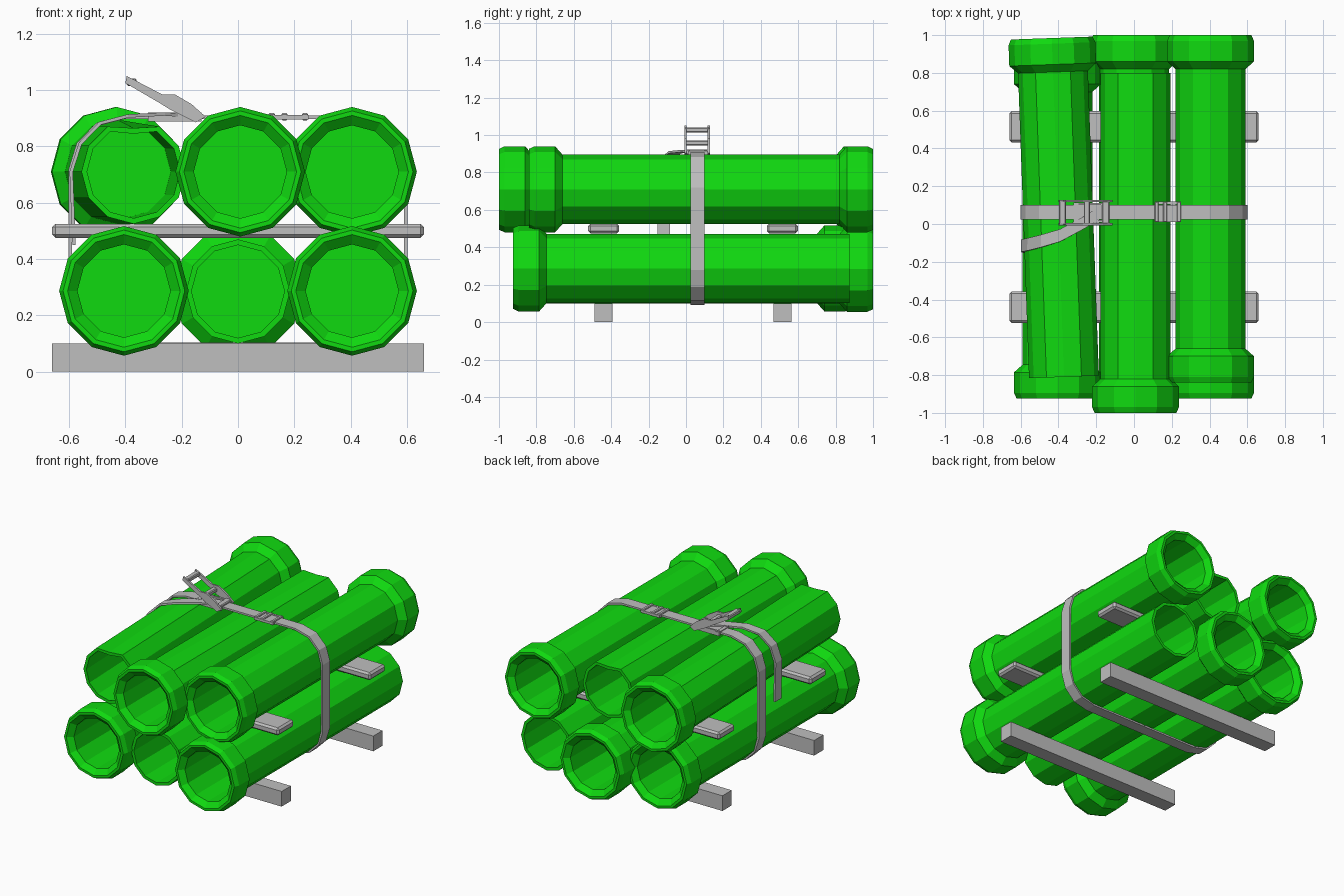
import bpy, bmesh, math
from mathutils import Vector

if "Cube" in bpy.data.objects:
    bpy.data.objects.remove(bpy.data.objects["Cube"])

SIDES = 12
BORE, BODY, RIM = 0.165, 0.185, 0.23


def material(name, color):
    m = bpy.data.materials.new(name)
    m.use_nodes = True
    m.diffuse_color = (*color, 1)
    bsdf = next(n for n in m.node_tree.nodes if n.type == 'BSDF_PRINCIPLED')
    bsdf.inputs["Base Color"].default_value = (*color, 1)
    return m


GREEN = material("pipe_green", (0.005, 0.7, 0.005))
GREY = material("plain_grey", (0.52, 0.52, 0.52))


def finish(name, bm, mat):
    bmesh.ops.recalc_face_normals(bm, faces=bm.faces)
    me = bpy.data.meshes.new(name)
    bm.to_mesh(me)
    bm.free()
    me.materials.append(mat)
    ob = bpy.data.objects.new(name, me)
    bpy.context.collection.objects.link(ob)
    return ob


def box(name, lo, hi, bevel=0):
    bm = bmesh.new()
    bmesh.ops.create_cube(bm, size=1)
    for v in bm.verts:
        v.co = [(a + b) / 2 + c * (b - a) for a, b, c in zip(lo, hi, v.co)]
    if bevel:
        bmesh.ops.bevel(bm, geom=bm.edges[:], offset=bevel, segments=1, affect='EDGES')
    return finish(name, bm, GREY)


def end_profile(flared):
    # radius and distance from the pipe end, from bore to body
    if flared:
        return [(BORE, 0.03), (0.2, 0), (0.216, 0), (RIM, 0.03), (RIM, 0.14), (BODY, 0.18)]
    return [(BORE, 0), (BODY, 0)]


def pipe(name, x, z, front, back, flare_front, flare_back, yaw=0, dent=False):
    mid = (front + back) / 2
    prof = [(BORE, mid - 0.01)]
    prof += [(r, front + d) for r, d in end_profile(flare_front)]
    prof += [(r, back - d) for r, d in reversed(end_profile(flare_back))]
    prof += [(BORE, mid + 0.01)]
    bm = bmesh.new()
    rings = []
    for r, y in prof:
        ring = []
        for i in range(SIDES):
            a = math.tau * i / SIDES
            # push in the crown of a damaged plain end
            plain = (y == front and not flare_front) or (y == back and not flare_back)
            k = r - 0.03 if dent and plain and i == SIDES // 4 else r
            ring.append(bm.verts.new((k * math.cos(a), y, k * math.sin(a))))
        rings.append(ring)
    for a, b in zip(rings, rings[1:]):
        for i in range(SIDES):
            j = (i + 1) % SIDES
            bm.faces.new((a[i], a[j], b[j], b[i]))
    # blank wall halfway along the bore
    bm.faces.new(rings[0])
    bm.faces.new(rings[-1])
    ob = finish(name, bm, GREEN)
    ob.location = (x, 0, z)
    ob.rotation_euler.z = yaw


def strap(name, path, half, closed=False):
    # flat webbing with its width along y
    bm = bmesh.new()
    pairs = [[bm.verts.new((x, y + s * half, z)) for s in (-1, 1)] for x, y, z in path]
    following = pairs[1:] + ([pairs[0]] if closed else [])
    for a, b in zip(pairs, following):
        bm.faces.new((a[0], a[1], b[1], b[0]))
    ob = finish(name, bm, GREY)
    mod = ob.modifiers.new("thickness", 'SOLIDIFY')
    mod.thickness = 0.012
    mod.offset = 0


def plate(name, outline, y0, y1):
    # x-z outline extruded along y
    bm = bmesh.new()
    face = bm.faces.new([bm.verts.new((x, y0, z)) for x, z in outline])
    ext = bmesh.ops.extrude_face_region(bm, geom=[face])["geom"]
    verts = [g for g in ext if isinstance(g, bmesh.types.BMVert)]
    bmesh.ops.translate(bm, verts=verts, vec=Vector((0, y1 - y0, 0)))
    return finish(name, bm, GREY)


# Pipes
pipe("lower_pipe_right", -0.405, 0.287, -0.925, 0.88, True, True)
pipe("lower_pipe_middle", 0.0, 0.285, -0.85, 1.0, False, True)
pipe("lower_pipe_left", 0.405, 0.287, -0.925, 0.875, True, False)
pipe("upper_pipe_right", -0.4, 0.71, -0.81, 0.985, False, True, yaw=0.036, dent=True)
pipe("upper_pipe_middle", 0.008, 0.71, -1.0, 0.8, True, False, dent=True)
pipe("upper_pipe_left", 0.405, 0.71, -0.84, 1.0, True, True)

# Timber supports
for where, y in (("front", -0.44), ("back", 0.515)):
    box(f"lower_timber_{where}", (-0.66, y - 0.048, 0), (0.66, y + 0.048, 0.1))
    box(f"upper_timber_{where}", (-0.66, y - 0.083, 0.475), (0.66, y + 0.083, 0.525), 0.012)

# Tie-down strap around the stack
half_loop = [(0.40, 0.098), (0.5, 0.122), (0.567, 0.19), (0.595, 0.28),
             (0.595, 0.72), (0.568, 0.808), (0.5, 0.878), (0.4, 0.904)]
loop = half_loop + [(-x, z) for x, z in reversed(half_loop)]
strap("tie_strap", [(x, 0.062, z) for x, z in loop], 0.038, closed=True)

# Loose strap end hanging over the side
strap("loose_strap_end",
      [(-0.17, 0.07, 0.908), (-0.26, 0.01, 0.915), (-0.39, -0.06, 0.908), (-0.49, -0.09, 0.882),
       (-0.56, -0.108, 0.81), (-0.592, -0.115, 0.71), (-0.582, -0.12, 0.45)], 0.033)

# Ratchet: tilted lever and flat frame
lever = [(-0.395, 1.05), (-0.27, 0.985), (-0.225, 0.985), (-0.165, 0.95), (-0.115, 0.905),
         (-0.15, 0.885), (-0.24, 0.93), (-0.28, 0.955), (-0.4, 1.025)]
for side, y in (("front", -0.008), ("back", 0.116)):
    plate(f"ratchet_lever_{side}", lever, y, y + 0.012)
    inner = y + (0.016 if side == "front" else -0.016)
    box(f"ratchet_frame_{side}", (-0.32, inner, 0.888), (-0.13, inner + 0.012, 0.92))
for name, x, z, w in (("grip", -0.378, 1.028, 0.018), ("pawl", -0.25, 0.958, 0.016),
                      ("spindle", -0.15, 0.91, 0.02)):
    box(f"ratchet_{name}", (x - w, -0.005, z - 0.013), (x + w, 0.125, z + 0.013), 0.005)
box("ratchet_anchor", (-0.32, 0.01, 0.895), (-0.295, 0.115, 0.915))

# Joining buckle
for side, y in (("front", 0.01), ("back", 0.104)):
    box(f"buckle_side_{side}", (0.11, y, 0.896), (0.25, y + 0.014, 0.912))
for i, x in enumerate((0.12, 0.165, 0.238)):
    box(f"buckle_bar_{i + 1}", (x - 0.011, 0.01, 0.892), (x + 0.011, 0.118, 0.918), 0.004)
